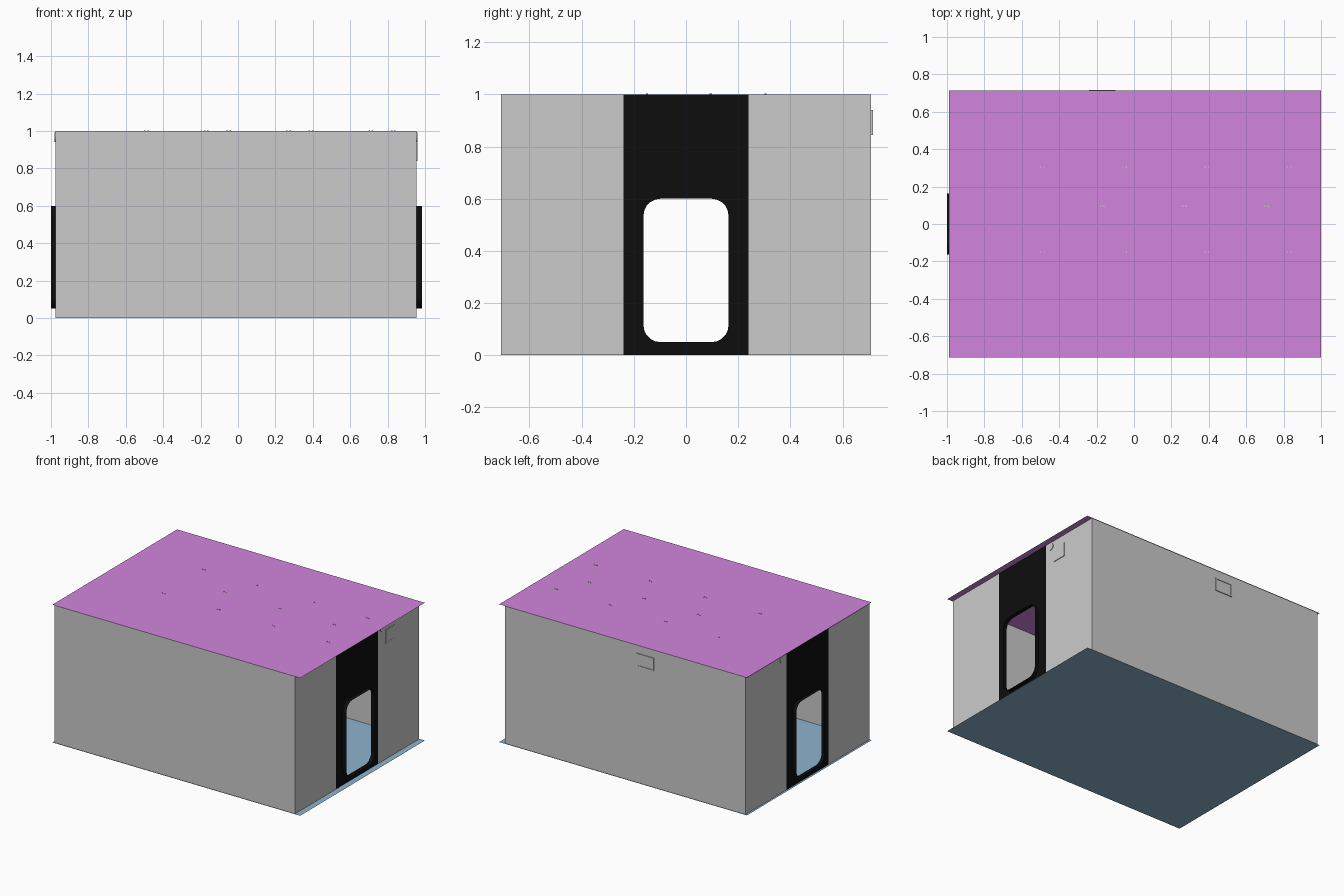
import bpy, bmesh, math
from mathutils import Vector

if "Cube" in bpy.data.objects:
    bpy.data.objects.remove(bpy.data.objects["Cube"])

XL, XR, Y, H = -0.975, 0.955, 0.71, 1.0   # wall planes and height


def mat(name, col):
    m = bpy.data.materials.new(name)
    m.diffuse_color = (*col, 1)
    m.use_nodes = True
    m.node_tree.nodes["Principled BSDF"].inputs["Base Color"].default_value = m.diffuse_color
    return m


PURPLE = mat("ceiling_purple", (0.64, 0.24, 0.72))
BLUE = mat("floor_blue", (0.27, 0.45, 0.62))
BLACK = mat("door_black", (0.004, 0.004, 0.004))
WHITE = mat("strip_white", (0.9, 0.9, 0.9))


def finish(name, bm, material=None):
    me = bpy.data.meshes.new(name)
    bm.to_mesh(me)
    bm.free()
    ob = bpy.data.objects.new(name, me)
    bpy.context.collection.objects.link(ob)
    if material:
        me.materials.append(material)
    return ob


def quad(name, pts, material=None):
    bm = bmesh.new()
    bm.faces.new([bm.verts.new(p) for p in pts])
    return finish(name, bm, material)


def box(name, lo, hi, material=None):
    bm = bmesh.new()
    bmesh.ops.create_cube(bm, size=1)
    lo, hi = Vector(lo), Vector(hi)
    for v in bm.verts:
        v.co = (lo + hi) / 2 + v.co * (hi - lo)
    return finish(name, bm, material)


def cylinder(name, loc, r, depth, axis='Z', seg=12):
    bm = bmesh.new()
    bmesh.ops.create_cone(bm, cap_ends=True, segments=seg, radius1=r, radius2=r, depth=depth)
    for v in bm.verts:
        c = v.co.copy()
        v.co = Vector(loc) + (Vector((c.z, c.x, c.y)) if axis == 'X' else c)
    return finish(name, bm)


def rounded(y, z0, z1, r, n=5):
    """Rounded rectangle outline as (y, z) points."""
    pts = []
    corners = [(y - r, z1 - r), (r - y, z1 - r), (r - y, z0 + r), (y - r, z0 + r)]
    for k, (cy, cz) in enumerate(corners):
        for i in range(n + 1):
            a = math.radians(90 * (k + i / n))
            pts.append((cy + r * math.cos(a), cz + r * math.sin(a)))
    return pts


def ring(bm, pts, x):
    vs = [bm.verts.new((x, p[0], p[1])) for p in pts]
    return vs, [bm.edges.new((vs[i - 1], vs[i])) for i in range(len(vs))]


def door(name, x, out):
    """Black wall panel with a rounded opening and a thin projecting lip."""
    outline = rounded(0.163, 0.05, 0.6, 0.065)
    bm = bmesh.new()
    _, e1 = ring(bm, [(0.24, 0), (0.24, H), (-0.24, H), (-0.24, 0)], x)
    inner, e2 = ring(bm, outline, x)
    bmesh.ops.triangle_fill(bm, use_beauty=True, edges=e1 + e2)
    outer, _ = ring(bm, outline, x + out)
    for i in range(len(inner)):
        bm.faces.new((inner[i - 1], inner[i], outer[i], outer[i - 1]))
    return finish(name, bm, BLACK)


# Floor and ceiling sheets, slightly larger than the walls
for name, z, m in (("floor", 0.0, BLUE), ("ceiling", H, PURPLE)):
    quad(name, [(-0.99, -0.715, z), (1, -0.715, z), (1, 0.715, z), (-0.99, 0.715, z)], m)

# Long walls
for name, y in (("front_wall", -Y), ("back_wall", Y)):
    quad(name, [(XL, y, 0), (XR, y, 0), (XR, y, H), (XL, y, H)])

# End walls on either side of each doorway, with the wall mounts near the top
for side, x, out in (("left", XL, -0.025), ("right", XR, 0.03)):
    for part, y0, y1 in (("front", -Y, -0.24), ("rear", 0.24, Y)):
        quad(f"{side}_wall_{part}", [(x, y0, 0), (x, y1, 0), (x, y1, H), (x, y0, H)])
    door(f"{side}_doorway", x, out)
    cylinder(f"{side}_wall_mount", (x, 0.29, 0.967), 0.026, 0.01, 'X', 16)

# Wall unit set into the right wall, with a light strip along its base
box("right_wall_unit", (XR - 0.04, 0.325, 0.846), (XR + 0.004, 0.43, 0.94))
box("right_unit_strip", (XR - 0.04, 0.325, 0.839), (XR + 0.005, 0.43, 0.846), WHITE)

# Framed panel on the back wall
box("back_panel", (-0.23, Y - 0.02, 0.852), (-0.107, Y + 0.002, 0.933))
for i, (x0, x1, z0, z1) in enumerate([(-0.24, -0.1, 0.845, 0.853), (-0.24, -0.1, 0.932, 0.94),
                                      (-0.24, -0.23, 0.853, 0.932), (-0.11, -0.1, 0.853, 0.932)]):
    box(f"back_panel_frame_{i}", (x0, Y - 0.02, z0), (x1, Y + 0.006, z1))

# Ceiling lamps, each on two small pins that poke through the ceiling
rows = [(0.305, -0.49, 4), (0.095, -0.17, 3), (-0.15, -0.49, 4)]
for r, (y, x0, n) in enumerate(rows):
    for i in range(n):
        x = x0 + 0.44 * i
        for k in (-1, 1):
            cylinder(f"lamp_pin_{r}_{i}_{'l' if k < 0 else 'r'}", (x + 0.009 * k, y, 0.992), 0.004, 0.022, seg=8)
        cylinder(f"ceiling_lamp_{r}_{i}", (x, y, 0.985), 0.03, 0.012, seg=16)
